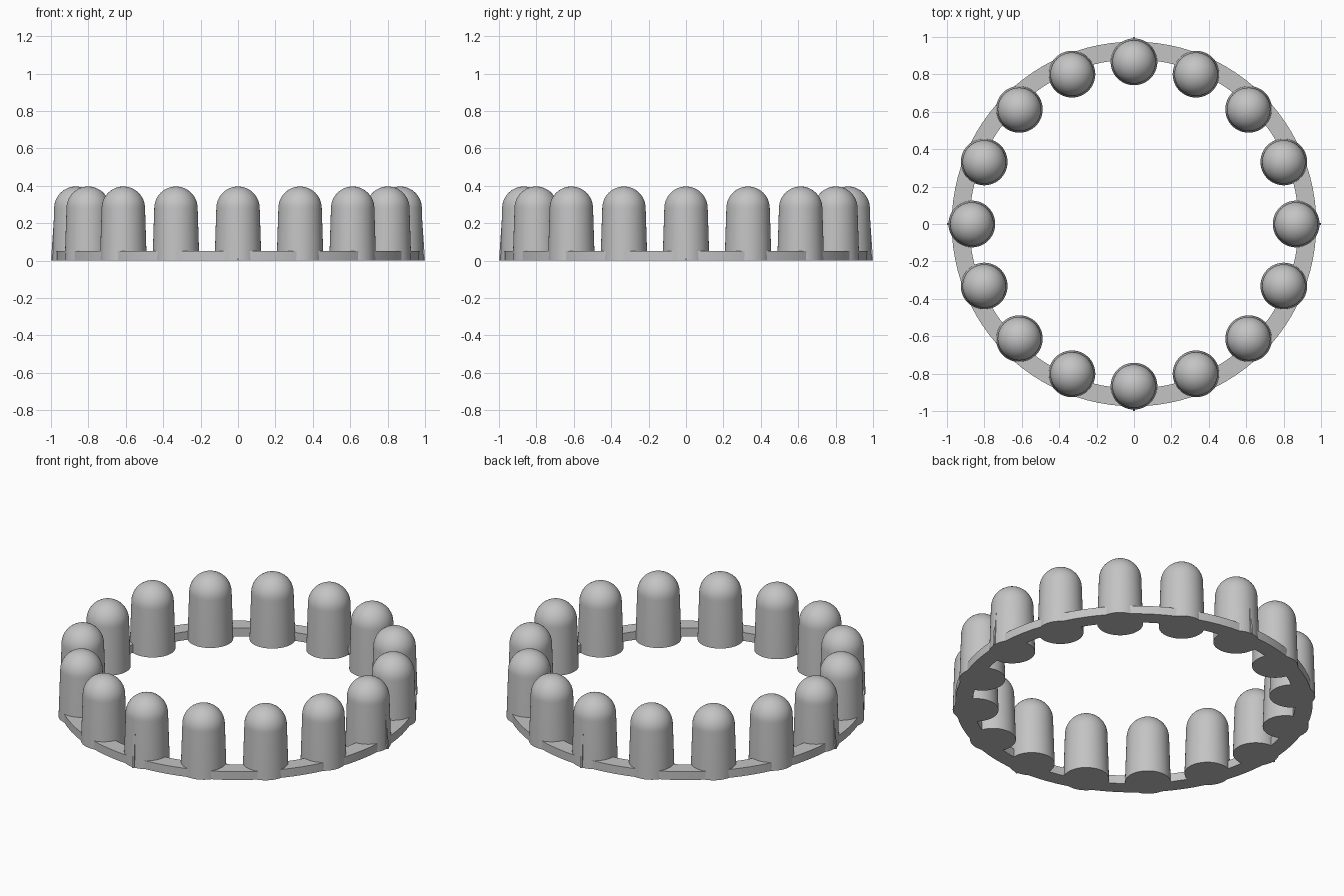
import bpy, bmesh, math
from mathutils import Matrix

cube = bpy.data.objects.get("Cube")
if cube:
    bpy.data.objects.remove(cube, do_unlink=True)

POSTS = 16
POST_CIRCLE = 0.867
RING_IN, RING_OUT, RING_H = 0.88, 0.975, 0.05

grey = bpy.data.materials.new("plain grey")
grey.use_nodes = True
colour = (0.55, 0.55, 0.55, 1)
grey.diffuse_color = colour
grey.node_tree.nodes["Principled BSDF"].inputs["Base Color"].default_value = colour


def lathe(name, profile, steps, closed=False):
    """Spin an (r, z) profile around the z axis."""
    bm = bmesh.new()
    verts = [bm.verts.new((r, 0, z)) for r, z in profile]
    edges = [bm.edges.new(pair) for pair in zip(verts, verts[1:])]
    if closed:
        edges.append(bm.edges.new((verts[-1], verts[0])))
    bmesh.ops.spin(bm, geom=verts + edges, cent=(0, 0, 0), axis=(0, 0, 1),
                   angle=math.tau, steps=steps, use_duplicate=False)
    bmesh.ops.remove_doubles(bm, verts=bm.verts, dist=0.0001)
    return finish(name, bm)


def finish(name, bm):
    bmesh.ops.recalc_face_normals(bm, faces=bm.faces)
    mesh = bpy.data.meshes.new(name)
    bm.to_mesh(mesh)
    bm.free()
    mesh.materials.append(grey)
    ob = bpy.data.objects.new(name, mesh)
    bpy.context.collection.objects.link(ob)
    bpy.ops.object.select_all(action="DESELECT")
    ob.select_set(True)
    bpy.context.view_layer.objects.active = ob
    bpy.ops.object.shade_smooth_by_angle(angle=math.radians(30))
    return ob


def around(source, name, count):
    """Place linked copies evenly around the ring."""
    for i in range(count):
        ob = source if i == 0 else source.copy()
        ob.name = f"{name}_{i + 1}"
        if i:
            bpy.context.collection.objects.link(ob)
        ob.matrix_world = Matrix.Rotation(math.tau * i / count, 4, "Z") @ Matrix.Translation((POST_CIRCLE, 0, 0))


# Flat base ring
lathe("base_ring", [(RING_IN, 0), (RING_OUT, 0), (RING_OUT, RING_H), (RING_IN, RING_H)],
      96, closed=True)

# Slightly tapered posts with domed tops
TOP_R, SHOULDER = 0.116, 0.28
dome = [(TOP_R * math.cos(a), SHOULDER + TOP_R * math.sin(a))
        for a in (math.pi / 2 * k / 12 for k in range(13))]
post = lathe("post", [(0, 0), (0.125, 0)] + dome, 48)
around(post, "post", POSTS)

# Thin wedge fins on the outside of the four axis posts
bm = bmesh.new()
fin_face = bm.faces.new([bm.verts.new((x, -0.006, z))
                         for x, z in ((0.1, 0), (1 - POST_CIRCLE, 0), (0.119, 0.2), (0.1, 0.2))])
side = bmesh.ops.extrude_face_region(bm, geom=[fin_face])
bmesh.ops.translate(bm, vec=(0, 0.012, 0),
                    verts=[v for v in side["geom"] if isinstance(v, bmesh.types.BMVert)])
around(finish("fin", bm), "fin", 4)
